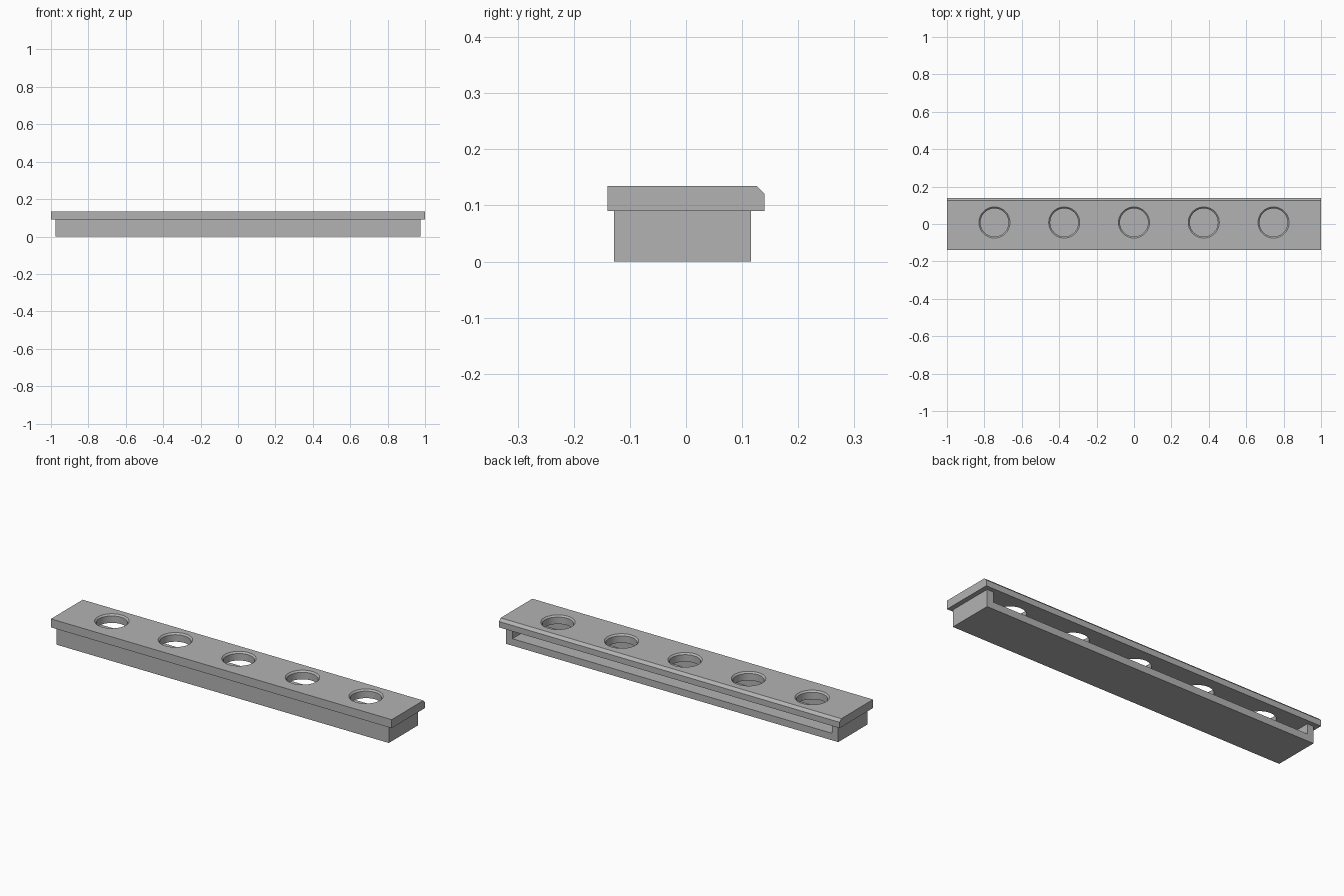
import bpy
import bmesh
from math import cos, sin, tau

cube = bpy.data.objects.get("Cube")
if cube:
    bpy.data.objects.remove(cube, do_unlink=True)

grey = bpy.data.materials.new("plain grey")
grey.use_nodes = True
grey.diffuse_color = (0.45, 0.45, 0.45, 1)
grey.node_tree.nodes["Principled BSDF"].inputs["Base Color"].default_value = grey.diffuse_color

BODY_TOP, TOP = 0.09, 0.135
WALL = 0.037
HALF_X = 0.975
FRONT, BACK = -0.128, 0.116
HOLE_R, HOLE_Y, BEVEL = 0.075, 0.008, 0.008


def loft(name, rings):
    """Closed solid through a list of equal-length vertex rings."""
    bm = bmesh.new()
    loops = [[bm.verts.new(p) for p in ring] for ring in rings]
    n = len(loops[0])
    for a, b in zip(loops, loops[1:]):
        for i in range(n):
            j = (i + 1) % n
            bm.faces.new((a[i], a[j], b[j], b[i]))
    bm.faces.new(loops[0])
    bm.faces.new(loops[-1])
    bmesh.ops.recalc_face_normals(bm, faces=bm.faces)
    mesh = bpy.data.meshes.new(name)
    bm.to_mesh(mesh)
    bm.free()
    mesh.materials.append(grey)
    obj = bpy.data.objects.new(name, mesh)
    bpy.context.collection.objects.link(obj)
    return obj


def extrude_x(name, profile, half):
    return loft(name, [[(x, y, z) for y, z in profile] for x in (-half, half)])


def circle(x, r, z, n=64):
    return [(x + r * cos(tau * i / n), HOLE_Y + r * sin(tau * i / n), z) for i in range(n)]


def cut(target, cutter):
    mod = target.modifiers.new("cut", 'BOOLEAN')
    mod.operation = 'DIFFERENCE'
    mod.solver = 'EXACT'
    mod.object = cutter
    bpy.context.view_layer.objects.active = target
    bpy.ops.object.modifier_apply(modifier=mod.name)
    bpy.data.objects.remove(cutter, do_unlink=True)


def rect(y0, y1, z0, z1):
    return [(y0, z0), (y1, z0), (y1, z1), (y0, z1)]


# Tray: floor, front wall and end walls, open at the back
tray = extrude_x("tray", rect(FRONT, BACK, 0, BODY_TOP), HALF_X)
cut(tray, extrude_x("tray_cutter", rect(FRONT + WALL, 0.2, WALL, 0.2), HALF_X - WALL))

# Top plate with a chamfered back edge
plate = extrude_x("top_plate", [(-0.14, BODY_TOP), (0.14, BODY_TOP), (0.14, 0.121),
                                (0.126, TOP), (-0.14, TOP)], 1.0)

# Row of five countersunk holes
for i in range(-2, 3):
    x = i * 0.373
    cut(plate, loft("hole_cutter", [circle(x, HOLE_R, 0.05),
                                    circle(x, HOLE_R, TOP - BEVEL),
                                    circle(x, HOLE_R + BEVEL, TOP),
                                    circle(x, HOLE_R + BEVEL, 0.2)]))

bpy.ops.object.select_all(action='DESELECT')
plate.select_set(True)
bpy.context.view_layer.objects.active = plate
bpy.ops.object.shade_smooth_by_angle(angle=0.5)
